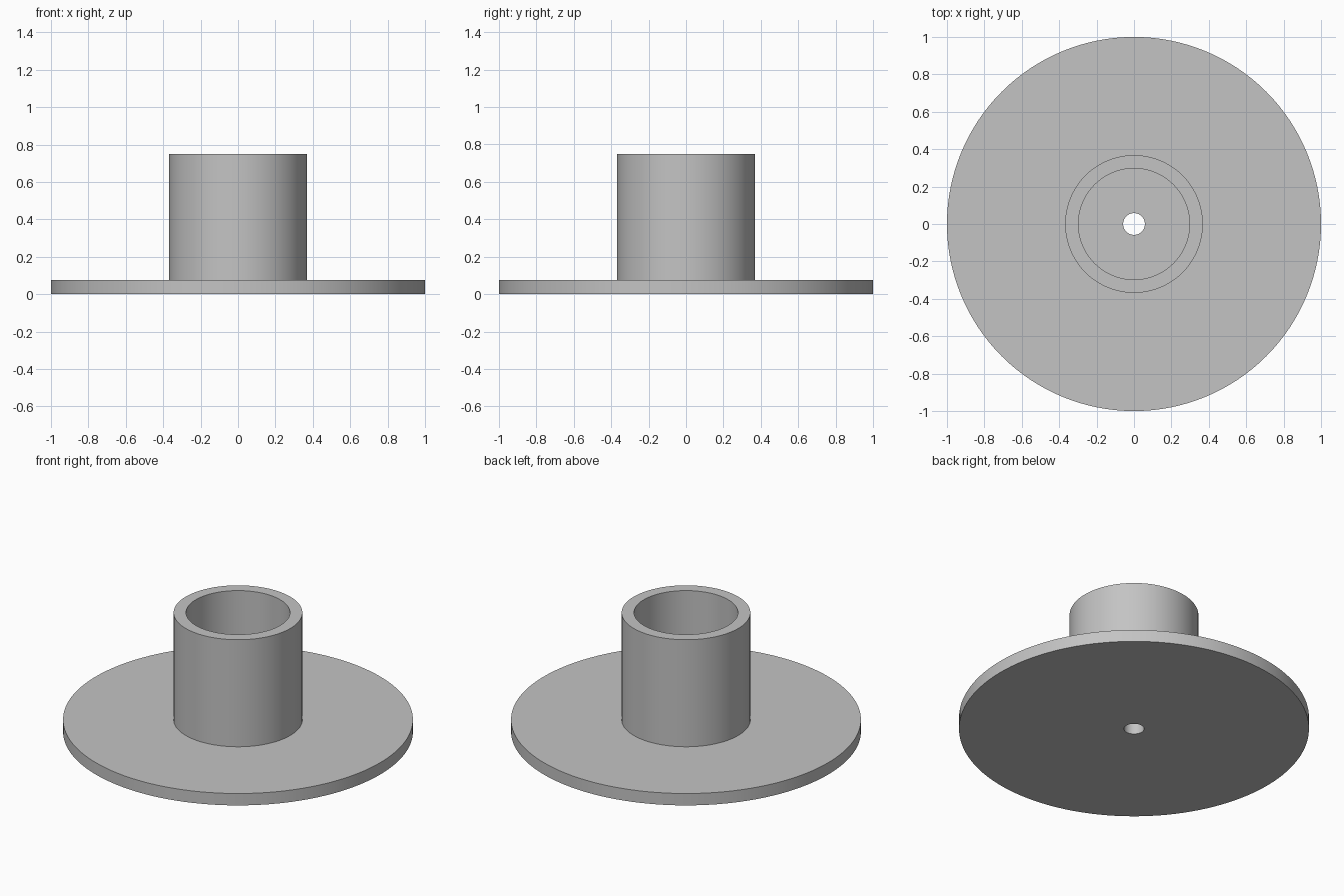
import bpy, bmesh, math
from mathutils import Matrix

cube = bpy.data.objects.get("Cube")
if cube:
    bpy.data.objects.remove(cube, do_unlink=True)

SEGMENTS = 128
PLATE_RADIUS, PLATE_TOP = 1.0, 0.075
TUBE_OUTER, TUBE_INNER, TUBE_TOP = 0.368, 0.297, 0.75
BORE_RADIUS = 0.058

grey = bpy.data.materials.new("plain_grey")
grey.use_nodes = True
colour = (0.55, 0.55, 0.55, 1)
grey.diffuse_color = colour
grey.node_tree.nodes["Principled BSDF"].inputs["Base Color"].default_value = colour


def lathe(name, profile, material):
    """Revolve a closed (radius, height) profile around the z axis."""
    bm = bmesh.new()
    verts = [bm.verts.new((r, 0, z)) for r, z in profile]
    edges = [bm.edges.new((v, verts[i - 1])) for i, v in enumerate(verts)]
    bmesh.ops.spin(bm, geom=verts + edges, axis=(0, 0, 1), cent=(0, 0, 0),
                   angle=math.tau, steps=SEGMENTS, use_merge=True)
    bmesh.ops.remove_doubles(bm, verts=bm.verts, dist=1e-5)
    bmesh.ops.recalc_face_normals(bm, faces=bm.faces)
    mesh = bpy.data.meshes.new(name)
    bm.to_mesh(mesh)
    bm.free()
    mesh.materials.append(material)
    obj = bpy.data.objects.new(name, mesh)
    bpy.context.collection.objects.link(obj)
    bpy.ops.object.select_all(action="DESELECT")
    obj.select_set(True)
    bpy.context.view_layer.objects.active = obj
    bpy.ops.object.shade_smooth_by_angle(angle=math.radians(30))
    return obj


# Round base plate with a small centre bore and an upright open tube
lathe("flanged_tube", [
    (BORE_RADIUS, 0), (PLATE_RADIUS, 0),
    (PLATE_RADIUS, PLATE_TOP), (TUBE_OUTER, PLATE_TOP),
    (TUBE_OUTER, TUBE_TOP), (TUBE_INNER, TUBE_TOP),
    (TUBE_INNER, PLATE_TOP), (BORE_RADIUS, PLATE_TOP),
], grey)
